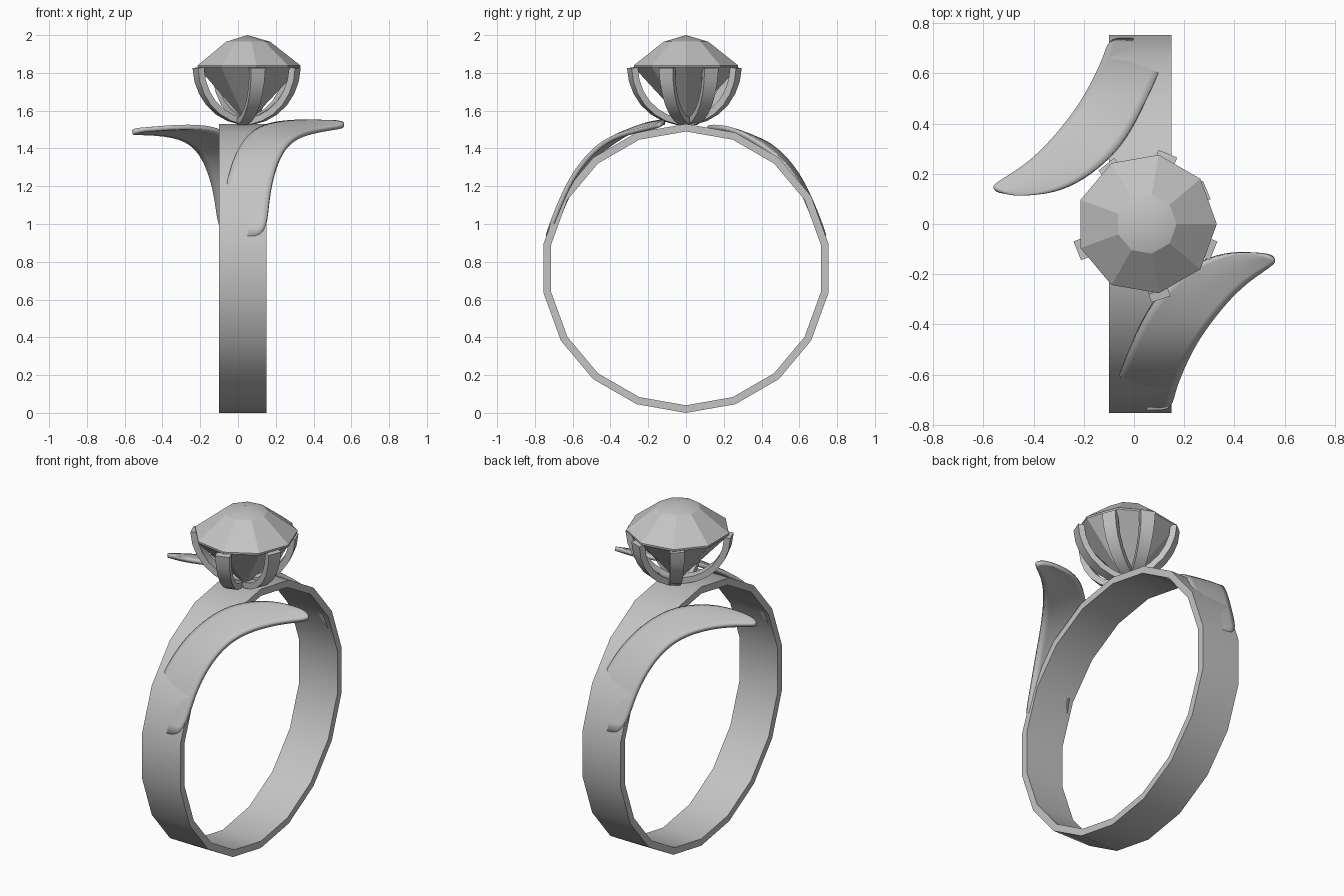
import bpy, bmesh, math
from mathutils import Vector

cube = bpy.data.objects.get("Cube")
if cube:
    bpy.data.objects.remove(cube)

GREY = (0.55, 0.55, 0.55, 1)
metal = bpy.data.materials.new("grey metal")
metal.use_nodes = True
metal.diffuse_color = GREY
metal.node_tree.nodes["Principled BSDF"].inputs["Base Color"].default_value = GREY


def make(name, verts, faces, smooth=None):
    mesh = bpy.data.meshes.new(name)
    mesh.from_pydata(verts, [], faces)
    bm = bmesh.new()
    bm.from_mesh(mesh)
    bmesh.ops.recalc_face_normals(bm, faces=bm.faces)
    bm.to_mesh(mesh)
    bm.free()
    mesh.materials.append(metal)
    obj = bpy.data.objects.new(name, mesh)
    bpy.context.collection.objects.link(obj)
    if smooth:
        bpy.ops.object.select_all(action='DESELECT')
        obj.select_set(True)
        bpy.context.view_layer.objects.active = obj
        bpy.ops.object.shade_smooth_by_angle(angle=math.radians(smooth))
    return obj


def bridge(rings, size, closed=True):
    """Quads between consecutive rings of equal size."""
    faces = []
    for i in range(rings - 1):
        for j in range(size if closed else size - 1):
            k = (j + 1) % size
            faces.append((i * size + j, i * size + k, (i + 1) * size + k, (i + 1) * size + j))
    return faces


# Band: an 18-sided hoop around the x axis
SIDES, MID_Z = 18, 0.765
verts = []
for x, r in ((-0.1, 0.765), (0.15, 0.765), (0.15, 0.725), (-0.1, 0.725), (-0.1, 0.765)):
    for i in range(SIDES):
        a = 2 * math.pi * i / SIDES
        verts.append((x, r * math.sin(a), MID_Z - r * math.cos(a)))
faces = [tuple(v % (4 * SIDES) for v in f) for f in bridge(5, SIDES)]
make("band", verts[:4 * SIDES], faces, 30)

# Gem: nine facets around, with a pointed base and a low smooth cap
N = 9
verts = []
for r, z in ((0.28, 1.83), (0.28, 1.84), (0.12, 1.965)):
    for i in range(N):
        a = 2 * math.pi * i / N
        verts.append((0.05 + r * math.cos(a), r * math.sin(a), z))
culet, crown = len(verts), len(verts) + 1
verts += [(0.05, 0, 1.53), (0.05, 0, 2.0)]
faces = bridge(3, N)
for i in range(N):
    j = (i + 1) % N
    faces += [(j, i, culet), (2 * N + i, 2 * N + j, crown)]
gem = make("gem", verts, faces)
for p in gem.data.polygons:
    p.use_smooth = crown in p.vertices

# Prongs: curved claws, each set by its tip and the way it faces
OUTLINE = ((0.0, 1.825), (0.01, 1.755), (0.035, 1.69), (0.075, 1.63),
           (0.13, 1.58), (0.195, 1.545), (0.27, 1.525))
TIPS = ((0.29, 0.135, 22), (0.135, 0.28, 68), (-0.11, 0.238, 129),
        (-0.226, -0.107, 202), (0.107, -0.30, 288), (0.317, -0.107, 338))
for n, (tx, ty, angle) in enumerate(TIPS):
    out = Vector((math.cos(math.radians(angle)), math.sin(math.radians(angle)), 0))
    side = Vector((-out.y, out.x, 0))
    verts = []
    for i, (d, z) in enumerate(OUTLINE):
        before, after = OUTLINE[max(i - 1, 0)], OUTLINE[min(i + 1, len(OUTLINE) - 1)]
        run = Vector((after[0] - before[0], after[1] - before[1])).normalized()
        half = 0.04 - 0.002 * i
        for depth, s in ((0, half), (0, -half), (0.035, -half), (0.035, half)):
            p = Vector((tx, ty, 0)) + side * s - out * (d - run.y * depth)
            p.z = z + run.x * depth
            verts.append(p)
    last = len(verts)
    faces = bridge(len(OUTLINE), 4) + [(0, 1, 2, 3), tuple(range(last - 4, last))]
    make(f"prong_{n + 1}", verts, faces, 35)

# Leaves: thin sheets lofted between an inner and an outer edge
INNER = ((-0.095, -0.725, 0.93), (-0.08, -0.66, 1.12), (-0.05, -0.58, 1.265),
         (-0.01, -0.48, 1.385), (0.05, -0.35, 1.475), (0.13, -0.25, 1.53),
         (0.24, -0.16, 1.55), (0.36, -0.115, 1.555), (0.49, -0.11, 1.55))
OUTER = ((0.15, -0.75, 0.93), (0.162, -0.675, 1.13), (0.19, -0.60, 1.28),
         (0.235, -0.50, 1.40), (0.30, -0.40, 1.47), (0.39, -0.29, 1.50),
         (0.47, -0.22, 1.515), (0.54, -0.175, 1.525), (0.575, -0.145, 1.535))


def leaf(name, back):
    verts = []
    for i, (a, b) in enumerate(zip(INNER, OUTER)):
        s = i / (len(INNER) - 1)
        a, b = Vector(a), Vector(b)
        for p in (a, (a + b) / 2 + Vector((0, 0, 0.008)), b):
            if back:
                p = Vector((0.05 * (1 - s) - p.x, -p.y, p.z - 0.04 * s * s))
            verts.append(p)
    obj = make(name, verts, bridge(len(INNER), 3, False), 35)
    # Point the sheet's normals upward so that it thickens downward
    if sum(p.normal.z for p in obj.data.polygons) < 0:
        obj.data.flip_normals()
    sub = obj.modifiers.new("rounding", 'SUBSURF')
    sub.levels = sub.render_levels = 2
    solid = obj.modifiers.new("thickness", 'SOLIDIFY')
    solid.thickness, solid.offset = 0.025, -1


leaf("front_leaf", False)
leaf("back_leaf", True)
